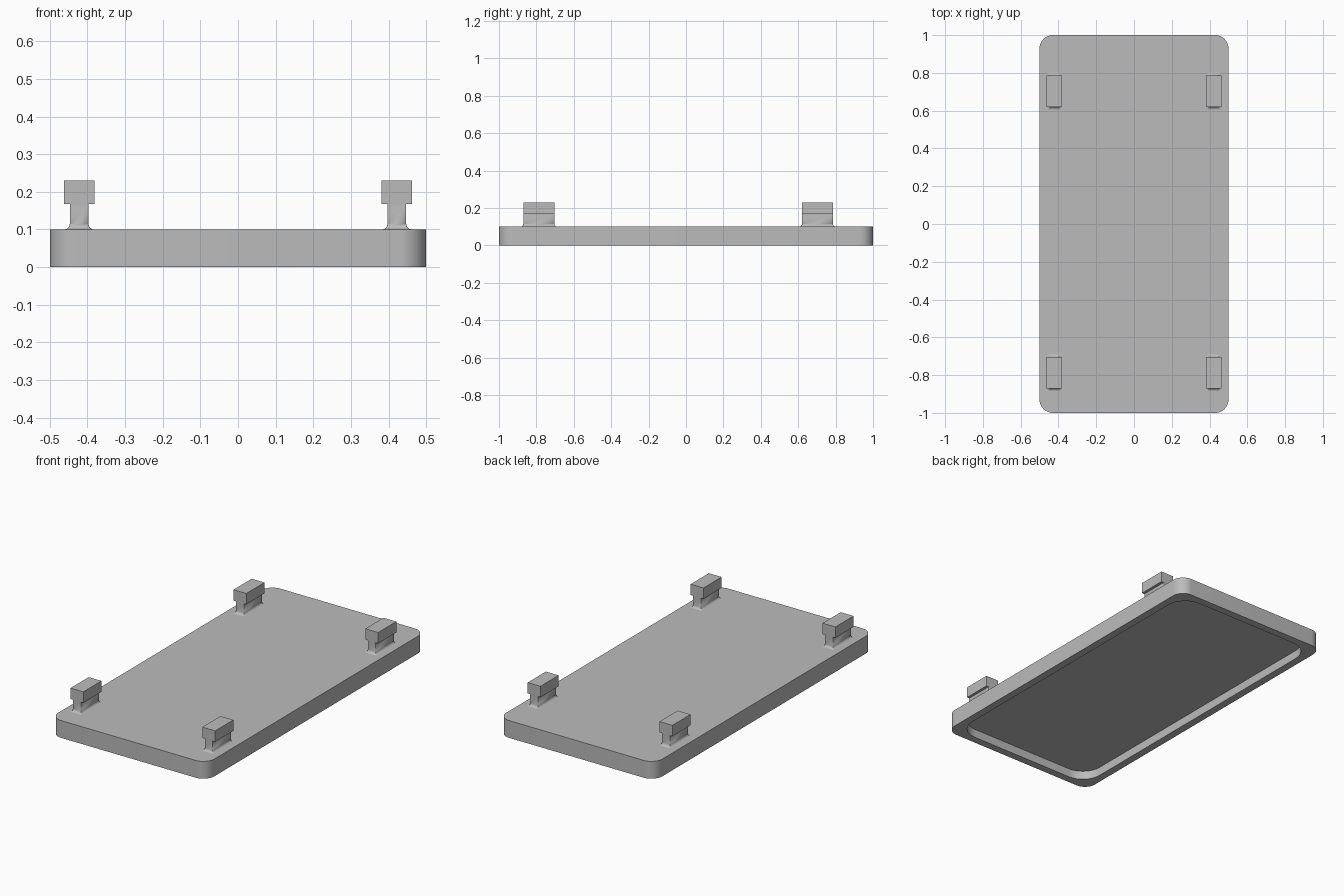
import bpy, bmesh
from math import pi, sin, cos, radians

if "Cube" in bpy.data.objects:
    bpy.data.objects.remove(bpy.data.objects["Cube"])

grey = bpy.data.materials.new("plain_grey")
grey.use_nodes = True
colour = (0.5, 0.5, 0.5, 1)
grey.diffuse_color = colour
grey.node_tree.nodes["Principled BSDF"].inputs["Base Color"].default_value = colour


def rounded_ring(bm, hx, hy, r, z, steps):
    """Ring of vertices round a rectangle with rounded corners."""
    ring = []
    for k, (sx, sy) in enumerate(((1, 1), (-1, 1), (-1, -1), (1, -1))):
        for i in range(steps + 1):
            a = (k + i / steps) * pi / 2
            ring.append(bm.verts.new((sx * (hx - r) + r * cos(a),
                                      sy * (hy - r) + r * sin(a), z)))
    return ring


def loft(name, sections, steps, location=(0, 0, 0)):
    """Skin a stack of rounded rectangles (hx, hy, r, z) and cap both ends."""
    bm = bmesh.new()
    rings = [rounded_ring(bm, *s, steps) for s in sections]
    for a, b in zip(rings, rings[1:]):
        for i in range(len(a)):
            j = (i + 1) % len(a)
            bm.faces.new((a[i], a[j], b[j], b[i]))
    bm.faces.new(rings[0][::-1])
    bm.faces.new(rings[-1])
    bmesh.ops.remove_doubles(bm, verts=bm.verts, dist=0.0001)
    bmesh.ops.recalc_face_normals(bm, faces=bm.faces)
    mesh = bpy.data.meshes.new(name)
    bm.to_mesh(mesh)
    bm.free()
    mesh.materials.append(grey)
    obj = bpy.data.objects.new(name, mesh)
    obj.location = location
    bpy.context.collection.objects.link(obj)
    bpy.ops.object.select_all(action='DESELECT')
    obj.select_set(True)
    bpy.context.view_layer.objects.active = obj
    bpy.ops.object.shade_smooth_by_angle(angle=radians(30))
    return obj


# Plate with a shallow recess in its underside
top = 0.1
loft("plate", [(0.455, 0.955, 0.12, 0.05), (0.455, 0.955, 0.12, 0),
               (0.5, 1, 0.07, 0), (0.5, 1, 0.07, top)], 12)

# T-shaped clip: filleted foot, narrow stem, wider head
stem, head, half_len, fillet = 0.025, 0.041, 0.083, 0.015
foot = []
for i in range(7):
    a = i / 6 * pi / 2
    flare = fillet * (1 - sin(a))
    foot.append((stem + flare, half_len + flare, flare, top + fillet * (1 - cos(a))))
clip = foot + [(stem, half_len, 0, 0.167), (head, half_len, 0, 0.167),
               (head, half_len, 0, 0.23)]

# One clip near each corner
for end, y in (("front", -0.787), ("back", 0.703)):
    for side, x in (("right", -0.422), ("left", 0.422)):
        loft(f"{end}_{side}_clip", clip, 6, (x, y, 0))
